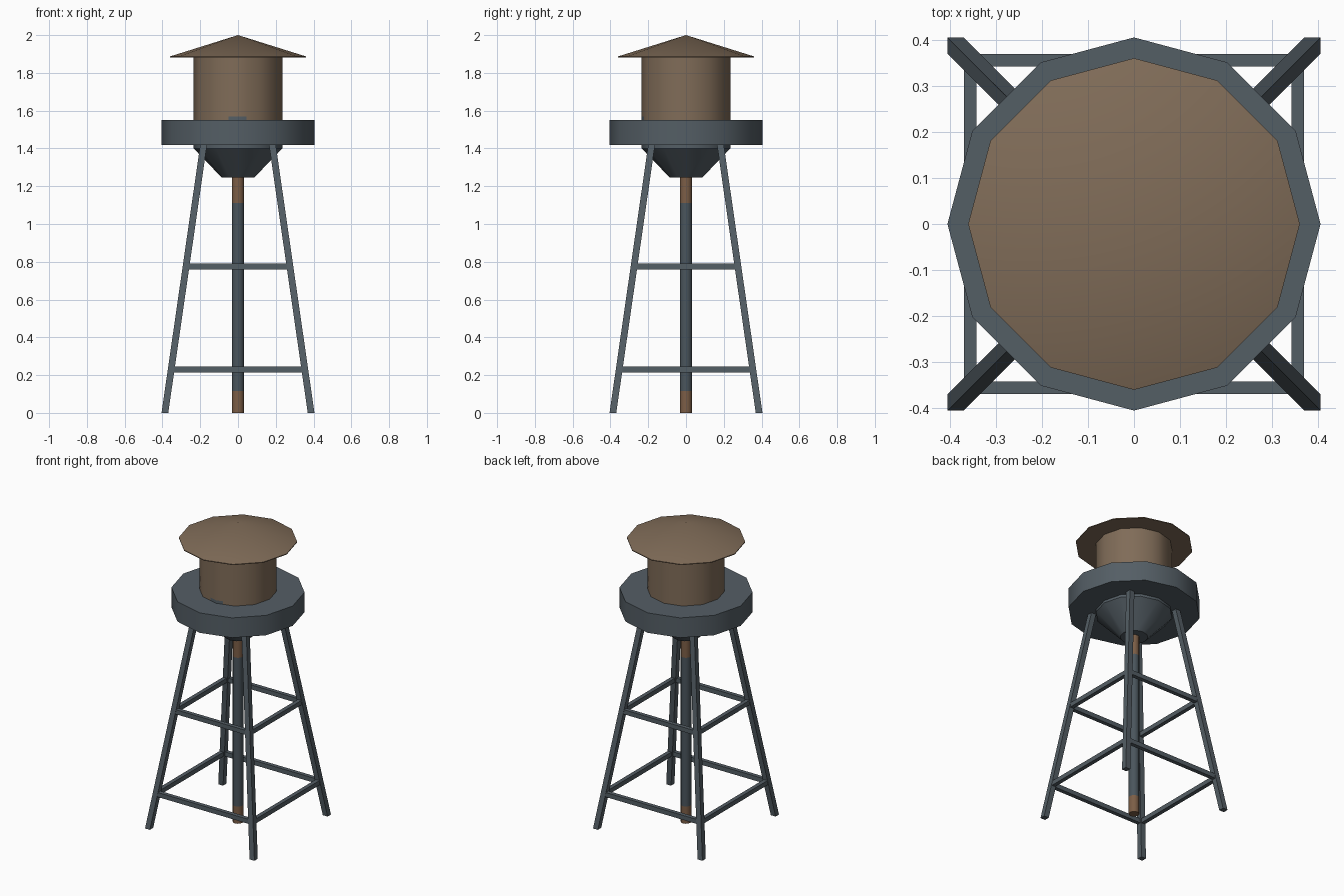
import bpy, bmesh, math
from mathutils import Vector

if "Cube" in bpy.data.objects:
    bpy.data.objects.remove(bpy.data.objects["Cube"])


def mat(name, rgb):
    m = bpy.data.materials.new(name)
    lin = [((c / 255 + 0.055) / 1.055) ** 2.4 for c in rgb]
    m.diffuse_color = (*lin, 1)
    m.use_nodes = True
    m.node_tree.nodes["Principled BSDF"].inputs["Base Color"].default_value = m.diffuse_color
    return m


steel = mat("blue grey steel", (84, 94, 101))
brown = mat("weathered brown", (128, 108, 88))
rust = mat("pipe rust", (124, 94, 70))
pipe_grey = mat("pipe grey", (74, 85, 92))


def finish(name, bm, mats, smooth=True):
    bmesh.ops.recalc_face_normals(bm, faces=bm.faces[:])
    me = bpy.data.meshes.new(name)
    bm.to_mesh(me)
    bm.free()
    for m in mats:
        me.materials.append(m)
    if smooth:
        me.shade_smooth()
        me.set_sharp_from_angle(angle=math.radians(40))
    ob = bpy.data.objects.new(name, me)
    bpy.context.collection.objects.link(ob)
    return ob


def turned(profile, n=12):
    """Closed solid of revolution from (radius, z) points, bottom to top."""
    bm = bmesh.new()
    rings = []
    for r, z in profile:
        if r == 0:
            rings.append([bm.verts.new((0, 0, z))] * n)
        else:
            rings.append([bm.verts.new((r * math.cos(2 * math.pi * i / n),
                                        r * math.sin(2 * math.pi * i / n), z))
                          for i in range(n)])
    for a, b in zip(rings, rings[1:]):
        for i in range(n):
            j = (i + 1) % n
            bm.faces.new(list(dict.fromkeys((a[i], a[j], b[j], b[i]))))
    for ring in (rings[0], rings[-1]):
        if ring[0] is not ring[1]:
            bm.faces.new(ring)
    return bm


def cut(bm, co, no):
    bmesh.ops.bisect_plane(bm, geom=bm.verts[:] + bm.edges[:] + bm.faces[:],
                           plane_co=co, plane_no=no)


def beam(name, a, b, u, v):
    """Beam from a to b whose end sections are spanned by half-vectors u, v."""
    bm = bmesh.new()
    u, v = Vector(u), Vector(v)
    ends = [[bm.verts.new(Vector(p) + s * u + t * v)
             for s, t in ((-1, -1), (1, -1), (1, 1), (-1, 1))] for p in (a, b)]
    for e in ends:
        bm.faces.new(e)
    for i in range(4):
        j = (i + 1) % 4
        bm.faces.new((ends[0][i], ends[0][j], ends[1][j], ends[1][i]))
    return finish(name, bm, [steel], smooth=False)


# Roof, gallery ring and funnel
finish("roof", turned([(0.36, 1.882), (0.36, 1.887), (0, 2.0)]), [brown])
finish("gallery", turned([(0.405, 1.417), (0.405, 1.55)]), [steel])
finish("funnel", turned([(0.085, 1.245), (0.235, 1.40), (0.235, 1.43)]), [steel])

# Tank, with a small worn grey patch at the front foot
bm = turned([(0.235, 1.43), (0.235, 1.885)])
cut(bm, (0, 0, 1.57), (0, 0, 1))
for x in (-0.05, 0.045):
    cut(bm, (x, 0, 0), (1, 0, 0))
for f in bm.faces:
    c = f.calc_center_median()
    if c.z < 1.57 and c.y < -0.2 and -0.05 < c.x < 0.045:
        f.material_index = 1
finish("tank", bm, [brown, steel])

# Pipe, rusty at both ends
bm = turned([(0.033, 0), (0.033, 0.115), (0.033, 1.11), (0.033, 1.26)])
for f in bm.faces:
    z = f.calc_center_median().z
    f.material_index = 1 if z < 0.1 or z > 1.12 else 0
finish("pipe", bm, [pipe_grey, rust])

# Splayed legs
FOOT, HEAD, TOP = 0.387, 0.182, 1.42


def spread(z):
    return FOOT + (HEAD - FOOT) * z / TOP


for sx in (-1, 1):
    for sy in (-1, 1):
        name = ("front" if sy < 0 else "back") + ("_left" if sx < 0 else "_right") + "_leg"
        beam(name, (sx * FOOT, sy * FOOT, 0), (sx * HEAD, sy * HEAD, TOP),
             (0.0178, 0, 0), (0, 0.0178, 0))

# Horizontal braces on all four sides
for level, z in (("lower", 0.23), ("upper", 0.775)):
    s = spread(z)
    for k, side in ((-1, "negative"), (1, "positive")):
        d = k * (s + 0.002)
        beam(f"{level}_brace_x_{side}", (-s, d, z), (s, d, z), (0, 0.0135, 0), (0, 0, 0.015))
        beam(f"{level}_brace_y_{side}", (d, -s, z), (d, s, z), (0.0135, 0, 0), (0, 0, 0.015))
